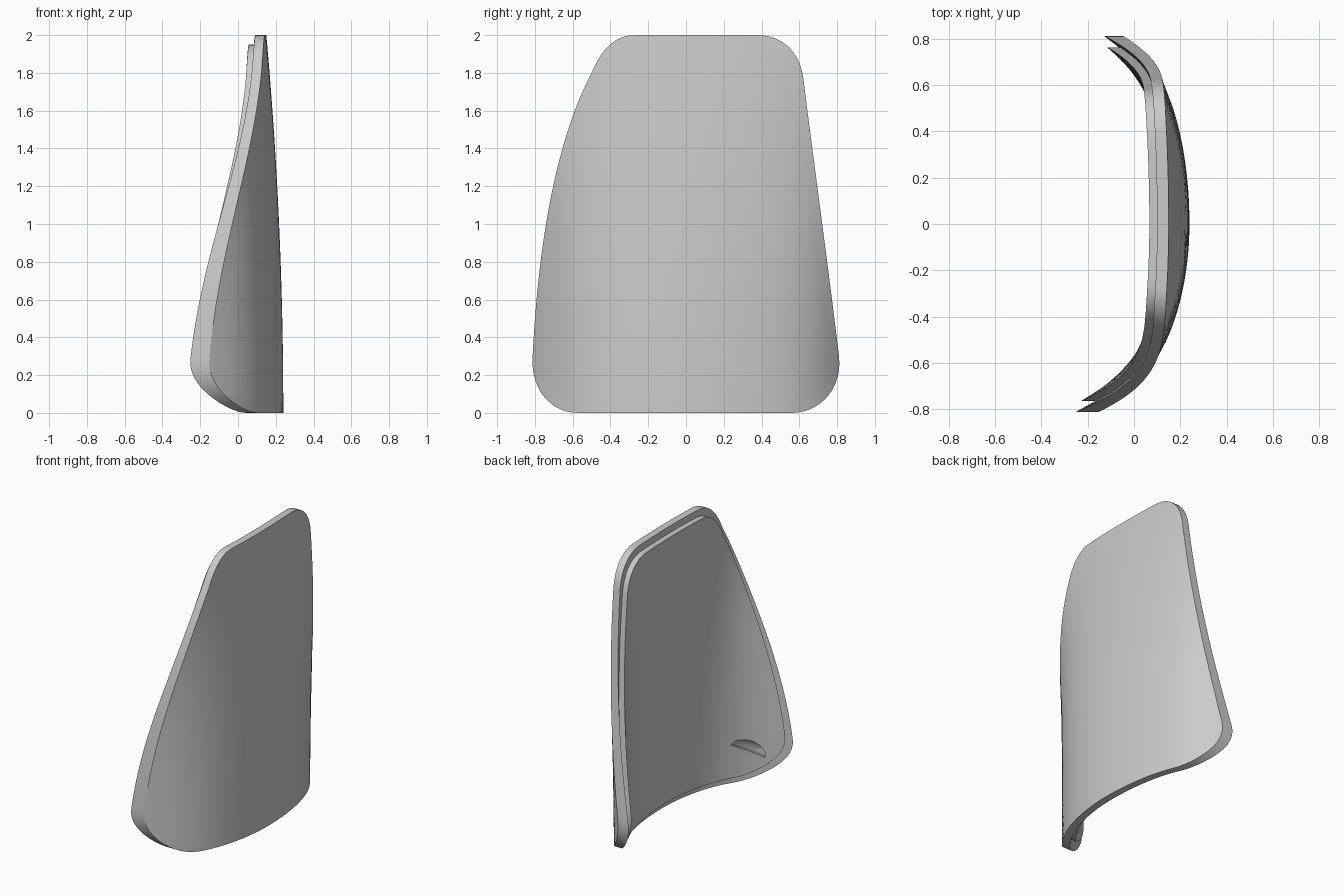
import bpy, bmesh, math
from mathutils import Vector, Matrix
from mathutils.geometry import interpolate_bezier

cube = bpy.data.objects.get("Cube")
if cube:
    bpy.data.objects.remove(cube, do_unlink=True)

grey = bpy.data.materials.new("light_grey")
grey.use_nodes = True
colour = (0.6, 0.6, 0.6, 1)
grey.diffuse_color = colour
grey.node_tree.nodes["Principled BSDF"].inputs["Base Color"].default_value = colour

RINGS = 16
LINER_BACK = 0.088


def surface_x(y, z, depth):
    """Bent sheet: flat middle, sides curling back more towards the bottom."""
    crown = 0.24 - 0.0225 * z * z
    front_bend = (0.36, 0.54, 1 - 0.137 * z ** 2.4)
    rear_bend = (0.26, 0.42, 1 - 0.24 * z ** 1.7)
    a, b, fade = front_bend if y < 0 else rear_bend
    drop = fade * (a * y ** 2 + b * y ** 6)
    slope = fade * (2 * a * y + 6 * b * y ** 5)
    return crown - drop - depth * math.hypot(1, slope)


# Outline in (y, z): rounded corners joined by straight or bowed sides
curves = [
    ((-0.27, 2), (-0.38, 2), (-0.45, 1.92), (-0.5, 1.8), 12),
    ((-0.5, 1.8), (-0.7, 1.42), (-0.785, 0.85), (-0.812, 0.3), 20),
    ((-0.812, 0.3), (-0.825, 0.13), (-0.72, 0), (-0.57, 0), 14),
    ((-0.57, 0), (-0.2, 0), (0.2, 0), (0.56, 0), 20),
    ((0.56, 0), (0.71, 0), (0.83, 0.13), (0.81, 0.3), 14),
    ((0.81, 0.3), (0.75, 0.8), (0.68, 1.3), (0.62, 1.78), 20),
    ((0.62, 1.78), (0.6, 1.92), (0.5, 2), (0.38, 2), 12),
    ((0.38, 2), (0.2, 2), (-0.1, 2), (-0.27, 2), 14),
]
outline = []
for a, b, c, d, steps in curves:
    pts = interpolate_bezier(*(Vector((0, *p)) for p in (a, b, c, d)), steps)
    outline += [(p.y, p.z) for p in pts[:-1]]


def make_object(name, bm):
    bmesh.ops.recalc_face_normals(bm, faces=bm.faces)
    mesh = bpy.data.meshes.new(name)
    bm.to_mesh(mesh)
    bm.free()
    mesh.materials.append(grey)
    obj = bpy.data.objects.new(name, mesh)
    bpy.context.collection.objects.link(obj)
    return obj


def activate(obj):
    bpy.ops.object.select_all(action='DESELECT')
    obj.select_set(True)
    bpy.context.view_layer.objects.active = obj


def bridge(bm, loop_a, loop_b):
    n = len(loop_a)
    for i in range(n):
        j = (i + 1) % n
        bm.faces.new((loop_a[i], loop_a[j], loop_b[j], loop_b[i]))


def shell(name, front, back, scale_y, scale_z):
    """Bent plate between two depths, trimmed by the scaled outline."""
    bm = bmesh.new()
    rims = []
    for depth in (front, back):
        rings = []
        for r in range(RINGS, 0, -1):
            s = r / RINGS
            ring = []
            for y, z in outline:
                y, z = y * s * scale_y, 1 + (z - 1) * s * scale_z
                ring.append(bm.verts.new((surface_x(y, z, depth), y, z)))
            rings.append(ring)
        for a, b in zip(rings, rings[1:]):
            bridge(bm, a, b)
        middle = bm.verts.new((surface_x(0, 1, depth), 0, 1))
        last = rings[-1]
        for i, v in enumerate(last):
            bm.faces.new((v, last[(i + 1) % len(last)], middle))
        rims.append(rings[0])
    bridge(bm, *rims)
    return make_object(name, bm)


# Outer plate and the smaller liner stepped in behind it
panel = shell("outer_panel", 0, 0.05, 1, 1)
liner = shell("inner_liner", 0.042, LINER_BACK, 0.94, 0.95)

# Scooped finger recess with a flat floor, low on the concave side
y, z = -0.63, 0.22
along = Vector((-0.61, -0.79, -0.5)).normalized()
inward = Vector((-0.79, 0.61, 0)).normalized()
up = inward.cross(along)
frame = Matrix((along, inward, up)).transposed().to_4x4()
bm = bmesh.new()
bmesh.ops.create_uvsphere(bm, u_segments=32, v_segments=16, radius=1)
bmesh.ops.bisect_plane(bm, geom=bm.verts[:] + bm.edges[:] + bm.faces[:],
                       plane_co=(0, 0, 0.01), plane_no=(0, 0, 1), clear_inner=True)
bmesh.ops.holes_fill(bm, edges=bm.edges[:], sides=0)
bm.transform(Matrix.Translation((surface_x(y, z, LINER_BACK), y, z)) @ frame
             @ Matrix.Diagonal((0.14, 0.03, 0.07, 1)))
cutter = make_object("recess_cutter", bm)
cutter.hide_render = True
activate(liner)
cut = liner.modifiers.new("recess", 'BOOLEAN')
cut.operation = 'DIFFERENCE'
cut.solver = 'EXACT'
cut.object = cutter
bpy.ops.object.modifier_apply(modifier=cut.name)
bpy.data.objects.remove(cutter, do_unlink=True)

for obj in (panel, liner):
    activate(obj)
    bpy.ops.object.shade_smooth_by_angle(angle=math.radians(30))
